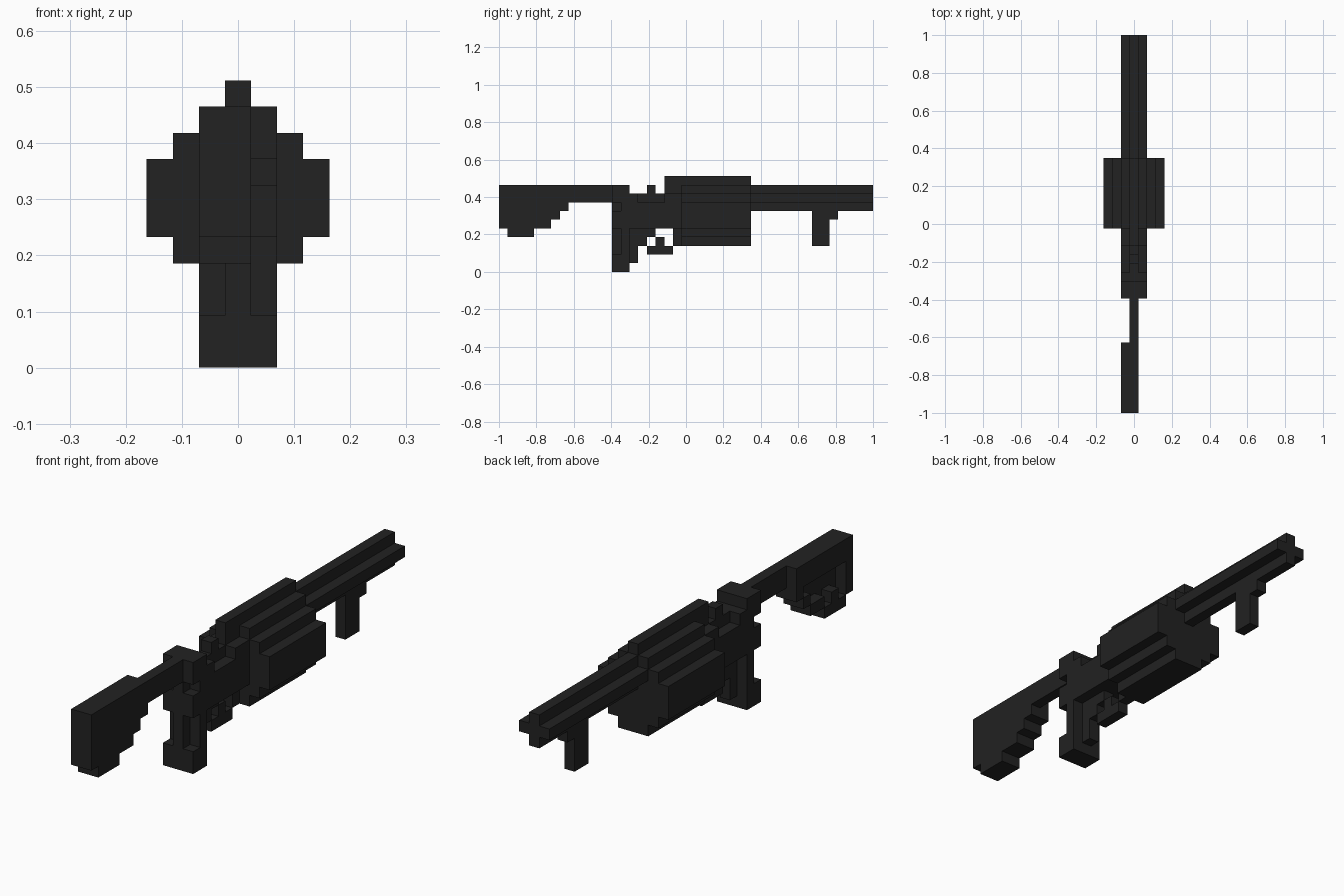
import bpy
import bmesh
from mathutils import Vector

cube = bpy.data.objects.get("Cube")
if cube:
    bpy.data.objects.remove(cube, do_unlink=True)

UNIT = 2 / 43          # edge of one block
LENGTH = 43            # blocks along y

gunmetal = bpy.data.materials.new("gunmetal_black")
gunmetal.use_nodes = True
colour = (0.016, 0.016, 0.016, 1)
gunmetal.diffuse_color = colour
gunmetal.node_tree.nodes["Principled BSDF"].inputs["Base Color"].default_value = colour

parts = {}             # part name -> set of block cells


def fill(part, along, height, half=0, columns=None):
    """Fill a box of blocks; it is centred on x unless columns are given."""
    columns = columns or range(-half, half + 1)
    cells = parts.setdefault(part, set())
    cells.update((x, y, z) for x in columns
                 for y in range(*along) for z in range(*height))


def carve(part, along, height, columns):
    parts[part] -= {(x, y, z) for x in columns
                    for y in range(*along) for z in range(*height)}


# Stock: one block thick, with a raised rim on its right side
fill("stock", along=(0, 13), height=(8, 10))
stock_bottoms = [5, 4, 4, 4, 5, 5, 6, 7]
for y, bottom in enumerate(stock_bottoms):
    fill("stock", (y, y + 1), (bottom, 10), columns=(-1, 0))
    carve("stock", (y, y + 1), (bottom + 1, 8), columns=(-1,))
fill("stock", (0, 1), (5, 10), columns=(-1, 0))
fill("stock", (2, 3), (5, 6), columns=(-1,))

# Pistol grip: wide foot, narrower spine behind, wide front strap
fill("pistol_grip", along=(13, 15), height=(0, 2), half=1)
fill("pistol_grip", along=(13, 14), height=(2, 5))
fill("pistol_grip", along=(14, 15), height=(2, 5), half=1)
fill("pistol_grip", along=(15, 16), height=(1, 5))

# Receiver
fill("receiver", along=(13, 15), height=(5, 7), half=1)
fill("receiver", along=(13, 14), height=(7, 8))
fill("receiver", along=(14, 15), height=(7, 8), half=1)
fill("receiver", along=(13, 15), height=(8, 10), half=1)
fill("receiver", along=(15, 21), height=(5, 8), half=1)
fill("receiver", along=(15, 16), height=(8, 9), half=1)
fill("receiver", along=(16, 19), height=(8, 9))
fill("receiver", along=(19, 21), height=(8, 9), half=1)
fill("receiver", along=(19, 21), height=(9, 11))
fill("receiver", along=(20, 21), height=(3, 5))
fill("rear_sight", along=(17, 18), height=(9, 10))

# Trigger and its guard
fill("trigger_guard", along=(16, 18), height=(4, 5))
fill("trigger_guard", along=(16, 17), height=(3, 4))
fill("trigger_guard", along=(17, 20), height=(2, 3))
fill("trigger", along=(18, 19), height=(3, 4))

# Drum housing: stepped round section, one half width per layer
drum_half_widths = [1, 2, 3, 3, 3, 2, 1, 0]
for layer, half in enumerate(drum_half_widths, start=3):
    fill("drum_housing", (21, 29), (layer, layer + 1), half)

# Barrel: plus-shaped section
fill("barrel", along=(29, LENGTH), height=(7, 10))
fill("barrel", along=(29, LENGTH), height=(8, 9), half=1)

# Fore grip with a small brace
fill("fore_grip", along=(36, 38), height=(3, 7))
fill("fore_grip", along=(38, 39), height=(6, 7))

occupied = set().union(*parts.values())


def build(name, cells):
    """Skin the outside of a set of cells and merge flat faces."""
    bm = bmesh.new()
    corners = {}

    def corner(p):
        key = tuple(round(c * 2) for c in p)
        if key not in corners:
            x, y, z = p
            corners[key] = bm.verts.new(Vector((x, y - LENGTH / 2, z)) * UNIT)
        return corners[key]

    for cell in sorted(cells):
        centre = Vector(cell) + Vector((0, 0.5, 0.5))
        for axis in range(3):
            for sign in (-1, 1):
                step = [0, 0, 0]
                step[axis] = sign
                if tuple(c + s for c, s in zip(cell, step)) in occupied:
                    continue
                n = Vector(step) / 2
                u = Vector((n.y, n.z, n.x))
                v = n.cross(u) * 2
                quad = [centre + n + d for d in (u + v, v - u, -u - v, u - v)]
                bm.faces.new([corner(p) for p in quad])
    bmesh.ops.recalc_face_normals(bm, faces=bm.faces)
    for face in bm.faces:
        home = face.calc_center_median() / UNIT + Vector((0, LENGTH / 2, 0))
        inner = home - face.normal * 0.5
        found = (round(inner.x), int(inner.y), int(inner.z))
        if found not in cells:
            face.normal_flip()
    bmesh.ops.dissolve_limit(bm, angle_limit=0.01, verts=bm.verts, edges=bm.edges)
    mesh = bpy.data.meshes.new(name)
    bm.to_mesh(mesh)
    bm.free()
    mesh.materials.append(gunmetal)
    obj = bpy.data.objects.new(name, mesh)
    bpy.context.scene.collection.objects.link(obj)


for name, cells in parts.items():
    build(name, cells)
